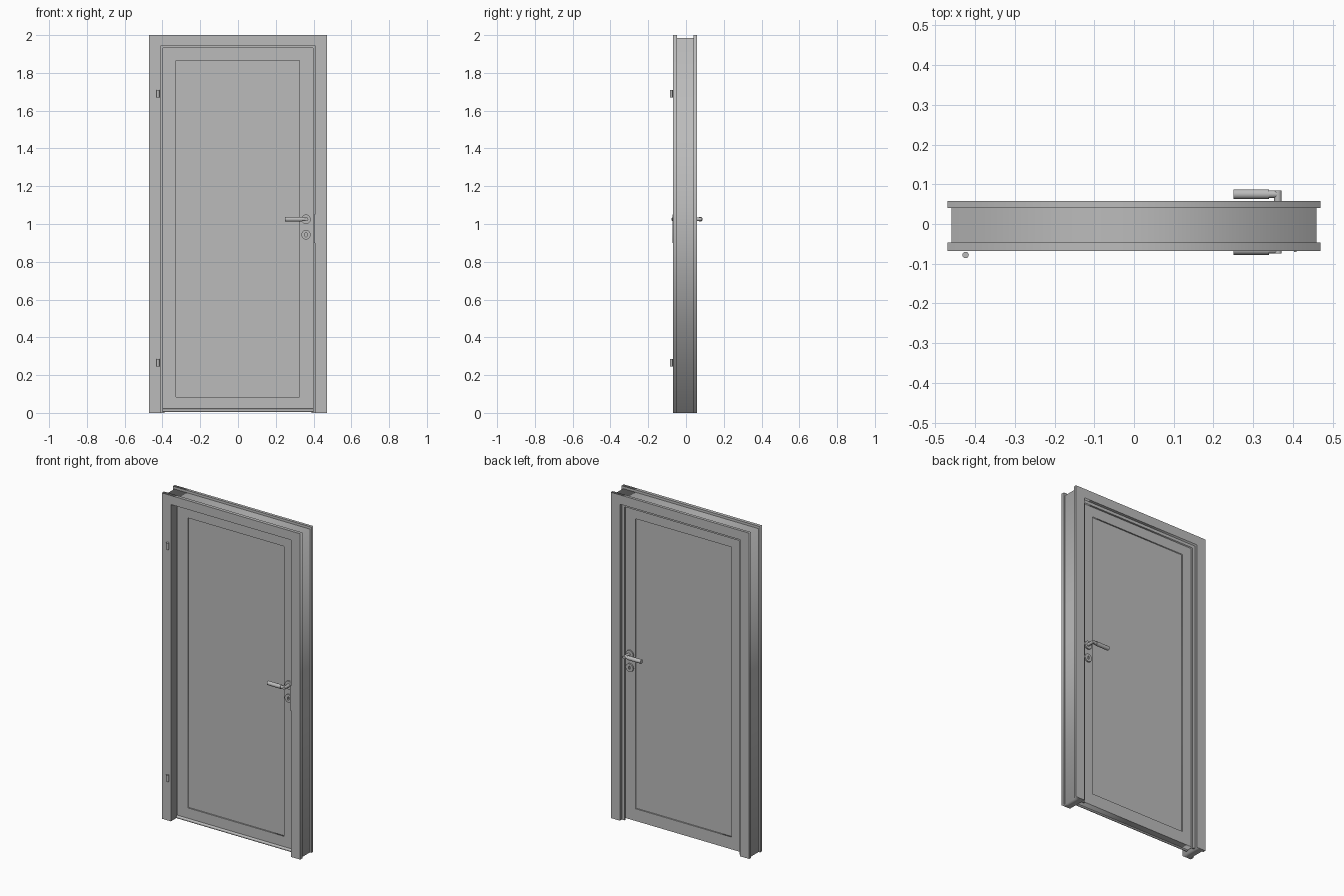
import bpy, bmesh, math
from mathutils import Matrix, Vector

if "Cube" in bpy.data.objects:
    bpy.data.objects.remove(bpy.data.objects["Cube"])

grey = bpy.data.materials.new("plain grey")
grey.diffuse_color = (0.5, 0.5, 0.5, 1)
grey.use_nodes = True
grey.node_tree.nodes["Principled BSDF"].inputs["Base Color"].default_value = grey.diffuse_color


def finish(name, bm, smooth=False):
    bmesh.ops.recalc_face_normals(bm, faces=bm.faces[:])
    me = bpy.data.meshes.new(name)
    bm.to_mesh(me)
    bm.free()
    me.materials.clear()
    me.materials.append(grey)
    ob = bpy.data.objects.new(name, me)
    bpy.context.collection.objects.link(ob)
    if smooth:
        bpy.ops.object.select_all(action='DESELECT')
        ob.select_set(True)
        bpy.context.view_layer.objects.active = ob
        bpy.ops.object.shade_smooth_by_angle(angle=math.radians(35))
    return ob


def prism(name, loops, y0, y1, smooth=False):
    """Fill x/z outlines (extra loops are holes) and extrude from y0 to y1."""
    cu = bpy.data.curves.new(name + "_outline", 'CURVE')
    cu.dimensions = '2D'
    cu.fill_mode = 'BOTH'
    cu.extrude = (y1 - y0) / 2
    for pts in loops:
        sp = cu.splines.new('POLY')
        sp.points.add(len(pts) - 1)
        for p, (x, z) in zip(sp.points, pts):
            p.co = (x, z, 0, 1)
        sp.use_cyclic_u = True
    tmp = bpy.data.objects.new(name + "_outline", cu)
    bpy.context.collection.objects.link(tmp)
    bpy.context.view_layer.update()
    ev = tmp.evaluated_get(bpy.context.evaluated_depsgraph_get())
    me = bpy.data.meshes.new_from_object(ev)
    bm = bmesh.new()
    bm.from_mesh(me)
    bpy.data.objects.remove(tmp)
    bpy.data.curves.remove(cu)
    bpy.data.meshes.remove(me)
    bmesh.ops.remove_doubles(bm, verts=bm.verts[:], dist=1e-5)
    mid = (y0 + y1) / 2
    for v in bm.verts:
        v.co = Vector((v.co.x, v.co.z + mid, v.co.y))
    return finish(name, bm, smooth)


def arch(wo, zo, wi, zi):
    """Upside-down U outline of a door surround."""
    return [(-wo, 0), (-wi, 0), (-wi, zi), (wi, zi), (wi, 0), (wo, 0), (wo, zo), (-wo, zo)]


def rect(x0, x1, z0, z1):
    return [(x0, z0), (x1, z0), (x1, z1), (x0, z1)]


def leaf_outline(w, z0, z1, r, n=6):
    """Rectangle with rounded top corners."""
    pts = [(-w, z0), (w, z0)]
    for cx, a0 in ((w - r, 0), (r - w, 90)):
        for i in range(n + 1):
            a = math.radians(a0 + 90 * i / n)
            pts.append((cx + r * math.cos(a), z1 - r + r * math.sin(a)))
    return pts


def circle(x, z, rx, rz=None, n=24):
    return [(x + rx * math.cos(2 * math.pi * i / n),
             z + (rz or rx) * math.sin(2 * math.pi * i / n)) for i in range(n)]


def rod(bm, a, b, r, n=20):
    a, b = Vector(a), Vector(b)
    rot = (b - a).to_track_quat('Z', 'Y').to_matrix().to_4x4()
    bmesh.ops.create_cone(bm, cap_ends=True, segments=n, radius1=r, radius2=r,
                          depth=(b - a).length, matrix=Matrix.Translation((a + b) / 2) @ rot)


# Door surround: casings, jamb and the stop behind the leaf
prism("front_casing", [arch(0.47, 2.0, 0.408, 1.945)], -0.068, -0.047)
prism("jamb", [arch(0.46, 1.985, 0.408, 1.945)], -0.047, 0.04)
prism("door_stop", [arch(0.409, 1.946, 0.39, 1.925)], 0.029, 0.04)
prism("back_casing", [arch(0.47, 2.0, 0.408, 1.943)], 0.04, 0.058)

# Door leaf: outer frame and recessed panel
hole = rect(-0.328, 0.325, 0.085, 1.865)
prism("leaf_frame", [leaf_outline(0.401, 0.01, 1.937, 0.012), hole], -0.018, 0.028)
prism("leaf_panel", [rect(-0.33, 0.327, 0.083, 1.867)], -0.010, 0.020)

# Bottom seal along the front of the leaf
bm = bmesh.new()
rod(bm, (-0.4, -0.02, 0.013), (0.4, -0.02, 0.013), 0.009, 12)
finish("bottom_seal", bm, True)

# Strike plate on the lock side of the jamb
prism("strike_plate", [rect(0.403, 0.409, 0.9, 1.05)], -0.071, -0.02)

# Hinge barrels
for label, z in (("upper", 1.69), ("lower", 0.265)):
    bm = bmesh.new()
    rod(bm, (-0.424, -0.078, z - 0.02), (-0.424, -0.078, z + 0.02), 0.008, 16)
    finish(label + "_hinge", bm, True)

# Lever handles, roses and key covers on both sides
HX, HZ, KZ = 0.36, 1.025, 0.943
for label, face, s in (("front", -0.018, -1), ("back", 0.028, 1)):
    y = face + s * 0.047
    bm = bmesh.new()
    rod(bm, (0.25, y, HZ), (0.34, y, HZ), 0.0125)
    # neck: elbow swept from the lever into the door
    rod(bm, (0.335, y, HZ), (0.363, y, HZ), 0.0095)
    rod(bm, (0.3625, face, HZ), (0.3625, y + s * 0.0095, HZ), 0.0095)
    finish(label + "_lever", bm, True)
    y0, y1 = sorted((face, face + s * 0.008))
    prism(label + "_rose", [circle(HX, HZ, 0.025)], y0, y1, True)
    prism(label + "_key_cover", [circle(HX, KZ, 0.025), circle(HX, KZ, 0.006, 0.011, 16)],
          y0, y1, True)
